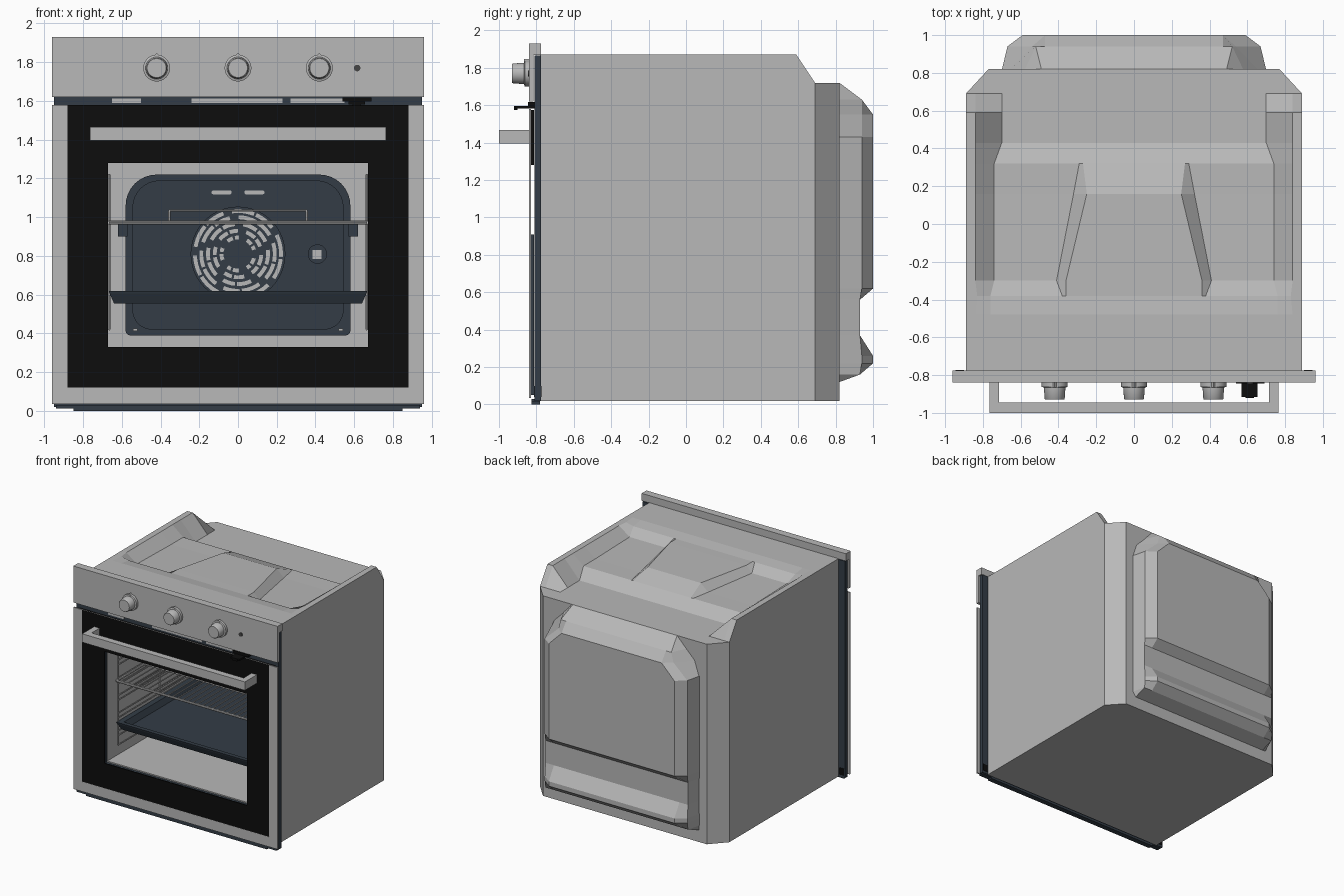
import bpy, bmesh, math
from mathutils import Vector

if "Cube" in bpy.data.objects:
    bpy.data.objects.remove(bpy.data.objects["Cube"])


def material(name, rgb):
    m = bpy.data.materials.new(name)
    m.diffuse_color = (*rgb, 1)
    m.use_nodes = True
    m.node_tree.nodes["Principled BSDF"].inputs["Base Color"].default_value = m.diffuse_color
    return m


STEEL = material("light grey steel", (0.48, 0.48, 0.48))
BLACK = material("black glass", (0.004, 0.004, 0.004))
ENAMEL = material("dark blue enamel", (0.033, 0.046, 0.062))
LAMP = material("dark grey", (0.06, 0.06, 0.06))


def finish(name, bm, mat, smooth=False):
    bmesh.ops.recalc_face_normals(bm, faces=bm.faces)
    me = bpy.data.meshes.new(name)
    bm.to_mesh(me)
    bm.free()
    me.materials.append(mat)
    ob = bpy.data.objects.new(name, me)
    bpy.context.collection.objects.link(ob)
    if smooth:
        bpy.context.view_layer.objects.active = ob
        ob.select_set(True)
        bpy.ops.object.shade_smooth_by_angle(angle=math.radians(35))
        ob.select_set(False)
    return ob


def loft(bm, rings, closed=True, caps=True):
    vs = [[bm.verts.new(p) for p in r] for r in rings]
    n = len(vs[0])
    for a, b in zip(vs, vs[1:]):
        for i in range(n if closed else n - 1):
            j = (i + 1) % n
            bm.faces.new((a[i], a[j], b[j], b[i]))
    if caps:
        bm.faces.new(vs[0])
        bm.faces.new(vs[-1])
    return vs


def prism(bm, pts, y0, y1):
    loft(bm, [[(x, y, z) for x, z in pts] for y in (y0, y1)])


def box(bm, x0, x1, y0, y1, z0, z1):
    prism(bm, [(x0, z0), (x1, z0), (x1, z1), (x0, z1)], y0, y1)


def boxes(name, mat, *dims):
    bm = bmesh.new()
    for d in dims:
        box(bm, *d)
    return finish(name, bm, mat)


def frame(name, mat, ox, oz0, oz1, ix, iz0, iz1, y0, y1):
    return boxes(name, mat, (-ox, -ix, y0, y1, oz0, oz1), (ix, ox, y0, y1, oz0, oz1),
                 (-ix, ix, y0, y1, oz0, iz0), (-ix, ix, y0, y1, iz1, oz1))


def wire(bm, pts, r, n=6):
    for a, b in zip(pts, pts[1:]):
        a, b = Vector(a), Vector(b)
        q = (b - a).to_track_quat('Z', 'Y')
        ring = [q @ Vector((r * math.cos(t), r * math.sin(t), 0))
                for t in (2 * math.pi * i / n for i in range(n))]
        loft(bm, [[a + v for v in ring], [b + v for v in ring]])


def circle(cx, cz, r, n=40):
    return [(cx + r * math.cos(2 * math.pi * i / n), cz + r * math.sin(2 * math.pi * i / n))
            for i in range(n)]


def rounded(hx, z0, z1, rt, rb, n=8):
    pts = []
    for cx, cz, r, a0 in ((hx - rt, z1 - rt, rt, 0), (rt - hx, z1 - rt, rt, 90),
                          (rb - hx, z0 + rb, rb, 180), (hx - rb, z0 + rb, rb, 270)):
        for i in range(n + 1):
            a = math.radians(a0 + 90 * i / n)
            pts.append((cx + r * math.cos(a), cz + r * math.sin(a)))
    return pts


# Outer body: pressed top with two pockets and side rails, chamfered rear corners
T, L = 1.87, 1.72
rows = [(-.78, (.30, .38, .74, .84, .89), (T, T, T, T, T, T)),
        (-.48, (.34, .38, .76, .84, .89), (T, T, T, T, T, T)),
        (-.38, (.36, .38, .76, .83, .89), (1.855, 1.855, 1.855, 1.855, T, T)),
        (-.30, (.36, .41, .74, .84, .89), (1.855, 1.855, 1.80, 1.80, T, T)),
        (.16, (.25, .32, .74, .84, .89), (1.85, 1.85, 1.79, 1.79, T, T)),
        (.32, (.27, .29, .74, .84, .89), (1.79, 1.79, 1.79, 1.79, T, T)),
        (.43, (.27, .29, .70, .84, .89), (L, L, L, L, T, T)),
        (.59, (.27, .29, .70, .84, .89), (L, L, L, L, T, T)),
        (.69, (.27, .29, .70, .84, .89), (L, L, L, L, L, L)),
        (.82, (.27, .29, .70, .75, .77), (L, L, L, L, L, L))]
bm = bmesh.new()
grid = []
for y, xs, zs in rows:
    half = list(zip((0,) + xs, zs))
    grid.append([(-x, y, z) for x, z in half[:0:-1]] + [(x, y, z) for x, z in half])
g = loft(bm, grid, closed=False, caps=False)
rim = [r[0] for r in g] + g[-1][1:-1] + [r[-1] for r in reversed(g)]
low = [bm.verts.new((v.co.x, v.co.y, .02)) for v in rim]
for i in range(len(rim) - 1):
    bm.faces.new((rim[i], rim[i + 1], low[i + 1], low[i]))
bm.faces.new(low)
finish("outer_body", bm, STEEL)

# Rear fan cover with horizontal groove
cover = [(.12, .82, .60, .67, .70), (.16, .93, .59, .67, .70), (.22, 1, .59, .67, .70),
         (.26, 1, .59, .67, .70), (.37, .93, .59, .67, .70), (.56, .93, .59, .67, .70),
         (.62, 1, .59, .67, .70), (1.43, 1, .59, .67, .70), (1.55, 1, .47, .54, .66),
         (1.63, .94, .47, .52, .58), (1.72, .82, .46, .49, .50)]
bm = bmesh.new()
rings = []
for z, y, a, b, c in cover:
    m = min(y, .94)
    rings.append([(-c, .815, z), (-b, m, z), (-a, y, z), (a, y, z), (b, m, z), (c, .815, z)])
loft(bm, rings)
finish("rear_fan_cover", bm, STEEL)

# Front mounting flange, foot lip and vent slots
frame("front_flange", ENAMEL, .95, .02, 1.865, .68, .32, 1.29, -.81, -.775)
boxes("foot_lip", ENAMEL, (-.85, .85, -.825, -.78, 0, .03), (-.94, .94, -.825, -.78, .012, .03))
boxes("vent_slots", STEEL, *[(a, b, -.815, -.808, 1.59, 1.612)
                             for a, b in ((-.65, -.5), (-.24, .23), (.27, .55))])

# Cooking cavity
boxes("cavity_walls", STEEL, (-.69, -.675, -.79, .57, .32, 1.30), (.675, .69, -.79, .57, .32, 1.30),
      (-.69, .69, -.79, .57, .315, .33), (-.69, .69, -.79, .57, 1.285, 1.30),
      (-.69, .69, .56, .575, .32, 1.30))

# Cavity back plate with raised panel, fan dish and side tabs
bm = bmesh.new()
prism(bm, rounded(.58, .39, 1.22, .16, .025), .545, .555)
prism(bm, rounded(.545, .42, 1.19, .14, .10), .53, .55)
prism(bm, circle(0, .81, .245), .522, .54)
prism(bm, circle(.41, .81, .05, 20), .522, .54)
for s in (-1, 1):
    box(bm, min(s * .57, s * .62), max(s * .57, s * .62), .53, .55, .90, .98)
finish("cavity_back_plate", bm, ENAMEL, True)

# Fan slots, upper slots and lamp socket
bm = bmesh.new()
for k, r in enumerate((.085, .12, .155, .19, .222)):
    for s in range(5):
        a0 = s * 2 * math.pi / 5 + k * .14
        gap = .022 / r
        for h in range(2):
            span = (2 * math.pi / 5 - gap) / 2
            b0 = a0 + h * span + (gap if h == 0 else gap * .5)
            b1 = a0 + (h + 1) * span
            angs = [b0 + (b1 - b0) * i / 6 for i in range(7)]
            pts = [((r + .010) * math.cos(a), .81 + (r + .010) * math.sin(a)) for a in angs]
            pts += [((r - .010) * math.cos(a), .81 + (r - .010) * math.sin(a)) for a in reversed(angs)]
            prism(bm, pts, .518, .525)
for x in (-.085, .085):
    prism(bm, [(px + x, pz) for px, pz in rounded(.052, 1.118, 1.138, .009, .009, 3)], .525, .532)
box(bm, .385, .43, .517, .525, .785, .83)
for x in (-.53, .53):
    box(bm, x - .012, x + .012, .523, .531, .412, .425)
finish("back_plate_slots", bm, STEEL)

# Side shelf supports
bm = bmesh.new()
for s in (-1, 1):
    x = s * .664
    for y in (-.66, -.1, .46):
        wire(bm, [(x, y, .42), (x, y, 1.22)], .006)
    for z in (.42, .50, .54, .65, .69, .80, .84, .94, .99, 1.10, 1.14, 1.22):
        wire(bm, [(x, -.66, z), (x, .46, z)], .005)
finish("side_shelf_supports", bm, STEEL, True)

# Wire shelf
bm = bmesh.new()
wire(bm, [(-.665, -.68, .972), (.665, -.68, .972), (.665, .45, .972), (-.665, .45, .972),
          (-.665, -.68, .972)], .010, 8)
for i in range(27):
    x = -.611 + i * .047
    wire(bm, [(x, -.68, .976), (x, .45, .976)], .005)
for y in (-.3, .1):
    wire(bm, [(-.665, y, .968), (.665, y, .968)], .006)
wire(bm, [(-.355, .45, .975), (-.355, .45, 1.035), (.355, .45, 1.035), (.355, .45, .975)], .006)
finish("wire_shelf", bm, STEEL, True)

# Baking tray
bm = bmesh.new()
loft(bm, [[(-h, -.01 - d, z), (h, -.01 - d, z), (h, -.11 + d, z), (-h, -.11 + d, z)]
          for h, d, z in ((.64, .64, .555), (.662, .665, .605), (.668, .67, .62),
                          (.625, .63, .618), (.60, .60, .572))])
finish("baking_tray", bm, ENAMEL)

# Door: steel frame, black glass border, rails behind
frame("door_frame", STEEL, .96, .035, 1.58, .88, .12, 1.5799, -.84, -.828)
frame("door_glass", BLACK, .88, .12, 1.58, .67, .33, 1.28, -.839, -.830)
boxes("door_top_bar", BLACK, (-.92, .92, -.83, -.812, 1.28, 1.575))
boxes("door_lower_rails", ENAMEL, (-.93, -.72, -.83, -.812, .05, .91), (.72, .93, -.83, -.812, .05, .91),
      (-.72, .72, -.83, -.812, .05, .32))
boxes("door_hinges", BLACK, (-.945, -.90, -.812, -.772, .04, .10), (.90, .945, -.812, -.772, .04, .10))

# Door handle
boxes("door_handle", STEEL, (-.765, .765, -1, -.945, 1.395, 1.467),
      (-.765, -.715, -.945, -.838, 1.395, 1.467), (.715, .765, -.945, -.838, 1.395, 1.467))

# Door latch
bm = bmesh.new()
box(bm, .57, .655, -.915, -.80, 1.583, 1.597)
box(bm, .54, .69, -.845, -.80, 1.597, 1.618)
box(bm, .59, .635, -.92, -.90, 1.575, 1.597)
finish("door_latch", bm, BLACK)

# Control panel
boxes("control_panel", STEEL, (-.96, .96, -.84, -.815, 1.62, 1.93), (-.96, .96, -.815, -.776, 1.868, 1.93))
bm = bmesh.new()
prism(bm, circle(.615, 1.77, .017, 20), -.846, -.838)
finish("indicator_light", bm, LAMP, True)

# Control knobs
for name, x in (("left", -.42), ("middle", 0), ("right", .42)):
    bm = bmesh.new()
    loft(bm, [[(px, y, pz) for px, pz in circle(x, 1.77, r)]
              for y, r in ((-.838, .069), (-.862, .069), (-.866, .057), (-.925, .053), (-.93, .049))])
    prism(bm, [(x - .018, 1.83), (x + .018, 1.83), (x, 1.848)], -.866, -.84)
    finish(name + "_knob", bm, STEEL, True)
